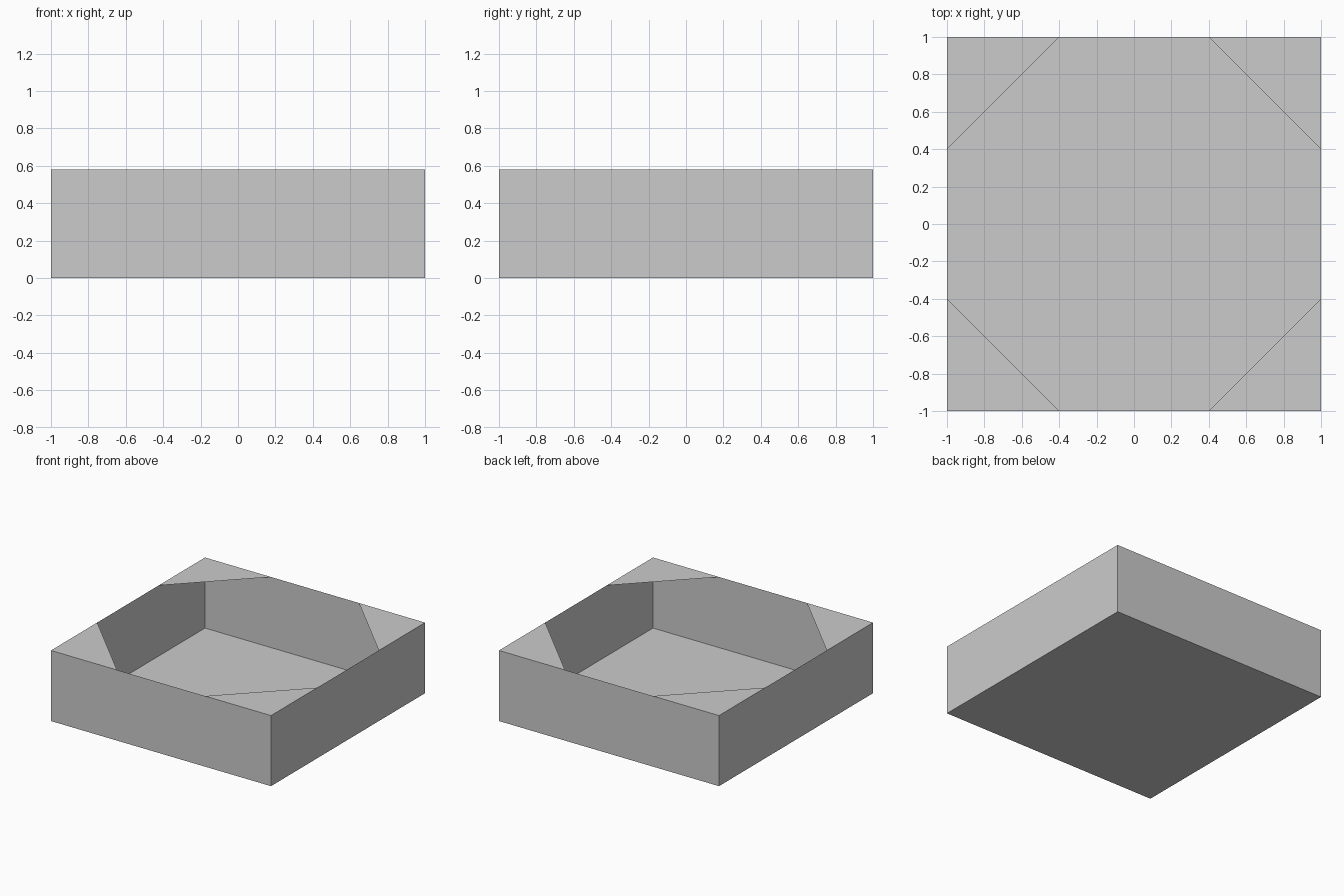
import bpy, bmesh

if "Cube" in bpy.data.objects:
    bpy.data.objects.remove(bpy.data.objects["Cube"])

HEIGHT = 0.58   # tray height
FLAP = 0.6      # leg length of each corner flap


def make_object(name, bm):
    mesh = bpy.data.meshes.new(name)
    bm.to_mesh(mesh)
    bm.free()
    obj = bpy.data.objects.new(name, mesh)
    bpy.context.collection.objects.link(obj)
    return obj


# Open tray: thin floor and four walls, without a lid
bm = bmesh.new()
bmesh.ops.create_cube(bm, size=1)
for v in bm.verts:
    v.co = (v.co.x * 2, v.co.y * 2, (v.co.z + 0.5) * HEIGHT)
lid = [f for f in bm.faces if f.normal.z > 0.9]
bmesh.ops.delete(bm, geom=lid, context='FACES_ONLY')
make_object("open_tray", bm)

# Flat triangular flaps across the top corners
bm = bmesh.new()
for sx in (-1, 1):
    for sy in (-1, 1):
        corner = [(sx, sy), (sx * (1 - FLAP), sy), (sx, sy * (1 - FLAP))]
        face = bm.faces.new([bm.verts.new((x, y, HEIGHT)) for x, y in corner])
        face.normal_update()
        if face.normal.z < 0:
            face.normal_flip()
make_object("corner_flaps", bm)
